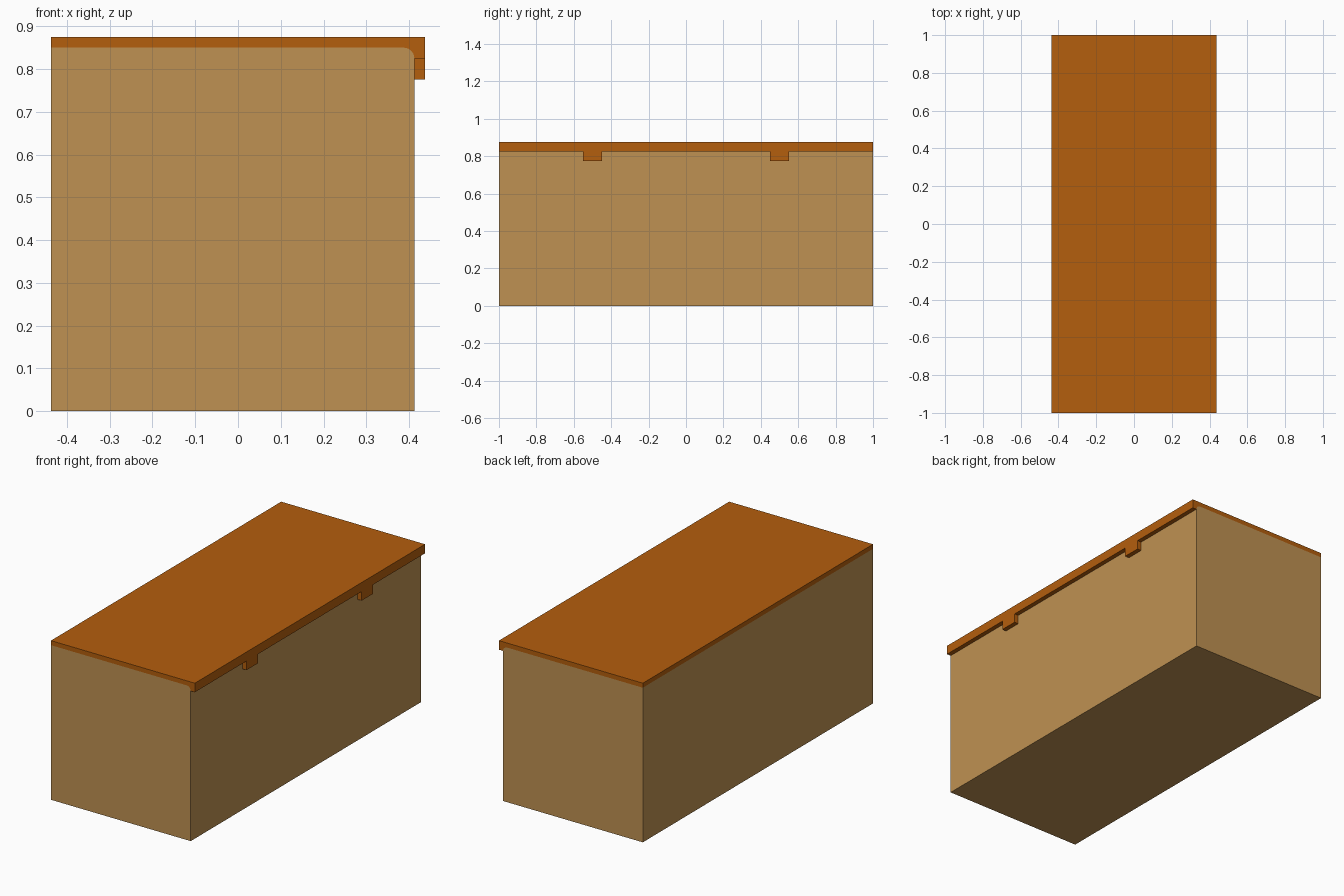
import bpy, bmesh, math

if "Cube" in bpy.data.objects:
    bpy.data.objects.remove(bpy.data.objects["Cube"], do_unlink=True)


def material(name, rgb):
    m = bpy.data.materials.new(name)
    m.use_nodes = True
    m.diffuse_color = (*rgb, 1)
    m.node_tree.nodes["Principled BSDF"].inputs["Base Color"].default_value = (*rgb, 1)
    return m


tan = material("tan cardboard", (0.52, 0.285, 0.085))
orange = material("burnt orange", (0.456, 0.112, 0.004))


def extrude_profile(name, profile, y0, y1, mat):
    """Extrude a closed (x, z) profile along y."""
    bm = bmesh.new()
    face = bm.faces.new([bm.verts.new((x, y0, z)) for x, z in profile])
    ext = bmesh.ops.extrude_face_region(bm, geom=[face])
    verts = [v for v in ext["geom"] if isinstance(v, bmesh.types.BMVert)]
    bmesh.ops.translate(bm, verts=verts, vec=(0, y1 - y0, 0))
    bmesh.ops.recalc_face_normals(bm, faces=bm.faces)
    mesh = bpy.data.meshes.new(name)
    bm.to_mesh(mesh)
    bm.free()
    mesh.materials.append(mat)
    obj = bpy.data.objects.new(name, mesh)
    bpy.context.collection.objects.link(obj)
    return obj


LEFT, BODY, LIP = -0.4375, 0.4125, 0.4375   # x of back wall, front wall, lid lip
SEAM, TOP, LIP_Z, TAB_Z = 0.85, 0.875, 0.825, 0.775
R = 0.025

# Rounded fold shared by the box and the lid
fold = [(BODY - R + R * math.sin(a), SEAM - R + R * math.cos(a))
        for a in (math.radians(90 * i / 8) for i in range(9))]

# Box body
extrude_profile("box_body", [(LEFT, 0), (LEFT, SEAM)] + fold + [(BODY, 0)], -1, 1, tan)

# Lid with its overhanging lip
extrude_profile("lid", [(LEFT, SEAM)] + fold + [(LIP, LIP_Z), (LIP, TOP), (LEFT, TOP)],
                -1, 1, orange)

# Two tabs below the lip
for side, y in (("front", -0.5), ("back", 0.5)):
    extrude_profile(side + "_tab",
                    [(BODY, TAB_Z), (LIP, TAB_Z), (LIP, LIP_Z), (BODY, LIP_Z)],
                    y - 0.05, y + 0.05, orange)
